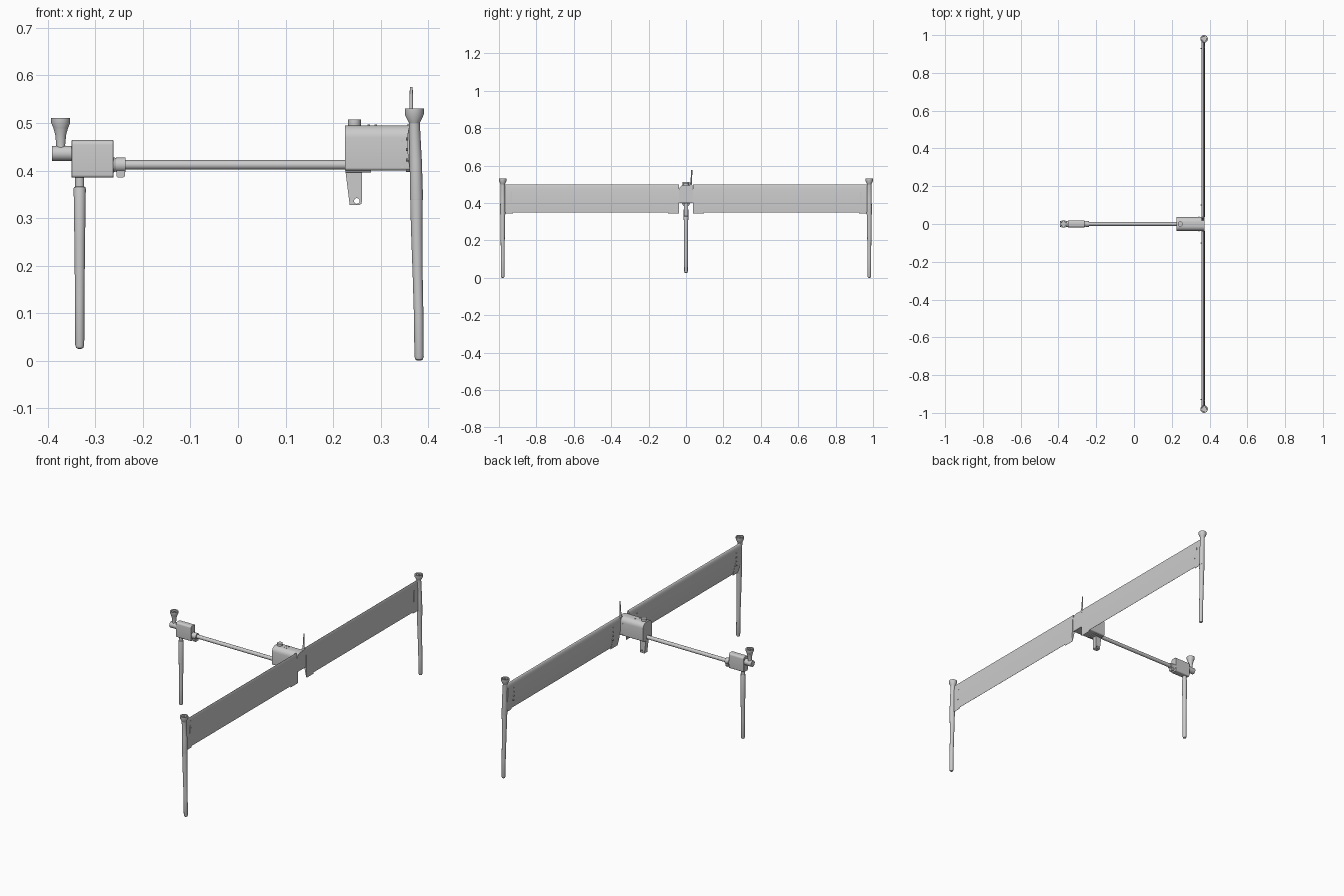
import bpy, bmesh, math
from mathutils import Vector

if "Cube" in bpy.data.objects:
    bpy.data.objects.remove(bpy.data.objects["Cube"])


def finish(name, bm, angle=35, bevel=0):
    bmesh.ops.remove_doubles(bm, verts=bm.verts, dist=1e-6)
    bmesh.ops.recalc_face_normals(bm, faces=bm.faces)
    me = bpy.data.meshes.new(name)
    bm.to_mesh(me)
    bm.free()
    ob = bpy.data.objects.new(name, me)
    bpy.context.collection.objects.link(ob)
    bpy.ops.object.select_all(action='DESELECT')
    ob.select_set(True)
    bpy.context.view_layer.objects.active = ob
    if bevel:
        m = ob.modifiers.new("bevel", 'BEVEL')
        m.width, m.segments = bevel, 2
    bpy.ops.object.shade_smooth_by_angle(angle=math.radians(angle))
    return ob


def prism(name, pts, a, b, axis, bevel=0):
    """Extrude a 2D outline from a to b. axis 'y': pts are (x, z); axis 'x': pts are (y, z)."""
    bm = bmesh.new()
    place = (lambda p, t: (p[0], t, p[1])) if axis == 'y' else (lambda p, t: (t, p[0], p[1]))
    rings = [[bm.verts.new(place(p, t)) for p in pts] for t in (a, b)]
    n = len(pts)
    for i in range(n):
        j = (i + 1) % n
        bm.faces.new((rings[0][i], rings[0][j], rings[1][j], rings[1][i]))
    for r in rings:
        bm.faces.new(r)
    return finish(name, bm, bevel=bevel)


def lathe(name, prof, y=0.0, n=24):
    """Stack of upright rings: (z, radius, centre x)."""
    bm = bmesh.new()
    rings = [[bm.verts.new((cx + r * math.cos(2 * math.pi * k / n),
                            y + r * math.sin(2 * math.pi * k / n), z)) for k in range(n)]
             for z, r, cx in prof]
    for a, b in zip(rings, rings[1:]):
        for k in range(n):
            j = (k + 1) % n
            bm.faces.new((a[k], a[j], b[j], b[k]))
    bm.faces.new(rings[0])
    bm.faces.new(rings[-1])
    return finish(name, bm)


def rod(name, p, q, r1, r2=None, n=24):
    p, q = Vector(p), Vector(q)
    bm = bmesh.new()
    d = q - p
    bmesh.ops.create_cone(bm, cap_ends=True, segments=n, radius1=r1,
                          radius2=r1 if r2 is None else r2, depth=d.length)
    rot = d.to_track_quat('Z', 'Y').to_matrix()
    for v in bm.verts:
        v.co = rot @ v.co + (p + q) / 2
    return finish(name, bm)


def round_box(w0, w1, z0, z1, rt, rb, n=6):
    """Rectangle outline with separate top and bottom corner radii."""
    out = []
    for cx, cz, r, a0 in ((w1 - rt, z1 - rt, rt, 0), (w0 + rt, z1 - rt, rt, 90),
                          (w0 + rb, z0 + rb, rb, 180), (w1 - rb, z0 + rb, rb, 270)):
        for k in range(n + 1):
            a = math.radians(a0 + 90 * k / n)
            out.append((cx + r * math.cos(a), cz + r * math.sin(a)))
    return out


def cut(ob, cutter):
    m = ob.modifiers.new("cut", 'BOOLEAN')
    m.operation, m.object, m.solver = 'DIFFERENCE', cutter, 'EXACT'
    cutter.hide_render = True
    cutter.hide_viewport = True


def airfoil(z_te, z_le=0.5, n=16):
    """Upright wing section: nose up, nearly flat on +x, cambered on -x."""
    def half(t):
        return 2.9 * math.sqrt(t) * (1 - t) ** 0.9 / 1.12
    back, front = [], []
    for k in range(n + 1):
        t = (1 - math.cos(math.pi * k / n)) / 2
        z = z_le - t * (z_le - z_te)
        mid = 0.367 + 0.008 * t
        back.append((mid - 0.0125 * half(t) - 0.0004, z))
        front.append((mid + 0.004 * half(t) + 0.0004, z))
    return back + front[::-1]


def cup_motor(z0, z1, r0, r1, cx):
    """Flared motor housing with a recessed top."""
    h = z1 - z0
    return [(z0, r0, cx), (z0 + h * .6, r1, cx), (z1, r1, cx), (z1, r1 * .72, cx),
            (z1 - .006, r1 * .66, cx), (z1 - .006, r1 * .25, cx), (z1 - .002, r1 * .25, cx)]


# Wings: long control-surface span between deeper root and tip sections
for s, side in ((1, "right"), (-1, "left")):
    for part, a, b, te in (("root", .037, .095, .343), ("panel", .095, .925, .35), ("tip", .925, .978, .343)):
        prism(f"wing_{part}_{side}", airfoil(te), s * a, s * b, 'y')
    for k in range(4):
        for yy in (.10, .93):
            rod(f"wing_fastener_{side}", (.353, s * yy, .40 + k * .022),
                (.366, s * yy, .40 + k * .022), .003, n=10)
    prism(f"wing_slot_cover_{side}", round_box(s * .935 - .004, s * .935 + .004, .40, .46, .003, .003, 3),
          .37, .377, 'x')

    # Wing tip pod, leg and motor
    y = s * .98
    lathe(f"tip_pod_{side}", [(.338, .0135, .3755), (.34, .0138, .3755), (.42, .0128, .374),
                              (.50, .0115, .371), (.506, .0125, .371)], y)
    lathe(f"tip_leg_{side}", [(0, .004, .381), (.002, .0075, .381), (.008, .0098, .381), (.10, .0100, .380),
                              (.18, .0105, .378), (.28, .0122, .376), (.342, .0132, .3755)], y)
    lathe(f"tip_motor_{side}", cup_motor(.50, .53, .0115, .02, .371), y)

# Central body with its roof cap, screws and air probe
prism("body", round_box(-.037, .037, .40, .495, .026, .006), .225, .372, 'x')
rod("roof_cap", (.245, 0, .493), (.245, 0, .507), .0135)
for x in (.275, .29):
    for s in (1, -1):
        rod("roof_screw", (x, s * .009, .49), (x, s * .009, .4965), .003, n=10)
for s in (1, -1):
    for z in (.463, .408):
        rod("side_screw", (.345, s * .035, z), (.345, s * .0385, z), .003, n=10)
prism("probe_mount", round_box(.018, .036, .472, .498, .006, .002, 4), .357, .371, 'x')
rod("air_probe_base", (.3645, .026, .49), (.3645, .029, .53), .0055, .004, 16)
rod("air_probe_tip", (.3645, .029, .53), (.3645, .031, .576), .004, .003, 16)

# Underside bracket with eyelet
prism("bracket_base", round_box(-.022, .022, .396, .402, .002, .002, 3), .226, .28, 'x')
bracket = prism("bracket", [(.226, .40), (.229, .375), (.235, .327), (.255, .327), (.2595, .33),
                            (.261, .336), (.261, .40)], -.012, .012, 'y')
cut(bracket, rod("eyelet_cutter", (.25, -.05, .336), (.25, .05, .336), .006))

# Tail boom and clamp
rod("boom", (-.265, 0, .412), (.23, 0, .412), .0098)
rod("boom_clamp", (-.257, 0, .412), (-.237, 0, .412), .0155)
rod("boom_socket", (-.265, 0, .412), (-.256, 0, .412), .0175, .0135)
prism("clamp_lug", round_box(-.256, -.238, .385, .402, .003, .005, 4), -.009, .009, 'y')
for x in (-.2515, -.2425):
    rod("clamp_screw", (x, -.0105, .391), (x, .0105, .391), .003, n=12)

# Tail housing
prism("tail_housing", round_box(-.018, .018, .385, .464, .010, .006), -.35, -.262, 'x', bevel=.0012)

# Tail tilt arm and motor
rod("tilt_arm", (-.391, 0, .436), (-.348, 0, .436), .016)
cx = -.373
lathe("tail_motor_stem", [(.436, .010, cx), (.455, .0095, cx), (.475, .0115, cx), (.488, .015, cx)])
lathe("tail_motor", cup_motor(.484, .511, .013, .02, cx))

# Tail leg
cx = -.333
lathe("tail_leg", [(.025, .004, cx), (.027, .0075, cx), (.033, .0095, cx), (.12, .0098, cx),
                   (.25, .0112, cx), (.362, .0128, cx), (.365, .012, cx), (.366, .0095, cx), (.39, .0095, cx)])
